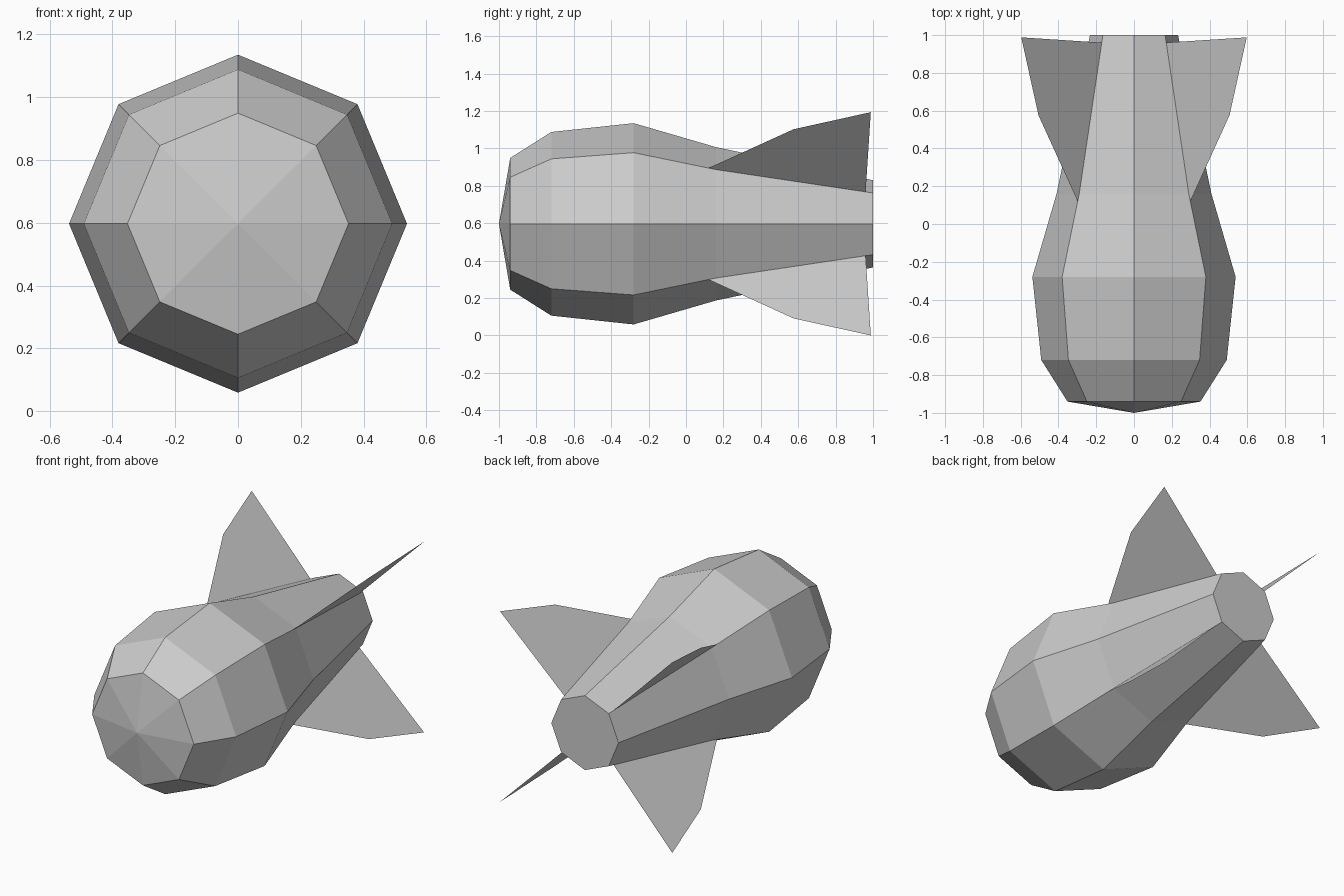
import bpy
import bmesh
from math import sin, cos, radians
from mathutils import Vector

cube = bpy.data.objects.get("Cube")
if cube:
    bpy.data.objects.remove(cube)

SIDES = 8
AXIS_Z = 0.597

metal = bpy.data.materials.new("grey metal")
metal.use_nodes = True
GREY = (0.6, 0.6, 0.6, 1)
metal.diffuse_color = GREY
metal.node_tree.nodes["Principled BSDF"].inputs["Base Color"].default_value = GREY


def finish(name, bm):
    mesh = bpy.data.meshes.new(name)
    bm.to_mesh(mesh)
    bm.free()
    mesh.materials.append(metal)
    obj = bpy.data.objects.new(name, mesh)
    bpy.context.collection.objects.link(obj)
    return obj


def polar(radius, angle, y):
    return Vector((radius * cos(angle), y, AXIS_Z + radius * sin(angle)))


# Casing: an eight-sided shell lofted along y, pointed nose and flat tail
profile = [(-0.94, 0.352), (-0.72, 0.491), (-0.28, 0.538), (0.16, 0.41), (1.0, 0.233)]
bm = bmesh.new()
nose = bm.verts.new((0, -1, AXIS_Z))
rings = [[bm.verts.new(polar(r, radians(360 / SIDES * i), y)) for i in range(SIDES)]
         for y, r in profile]
for i in range(SIDES):
    j = (i + 1) % SIDES
    bm.faces.new((nose, rings[0][i], rings[0][j]))
    for a, b in zip(rings, rings[1:]):
        bm.faces.new((a[i], b[i], b[j], a[j]))
bm.faces.new(rings[-1])
bmesh.ops.recalc_face_normals(bm, faces=bm.faces)
finish("casing", bm)

# Tail fins: four thin sheets rising from the diagonal edges of the casing
fin_outline = [(0.11, 0.415), (0.575, 0.715), (0.988, 0.844), (0.96, 0.235)]
fin_names = ["upper_left_fin", "upper_right_fin", "lower_right_fin", "lower_left_fin"]
for k, name in enumerate(fin_names):
    bm = bmesh.new()
    bm.faces.new([bm.verts.new(polar(r, radians(45 + 90 * k), y)) for y, r in fin_outline])
    finish(name, bm)
